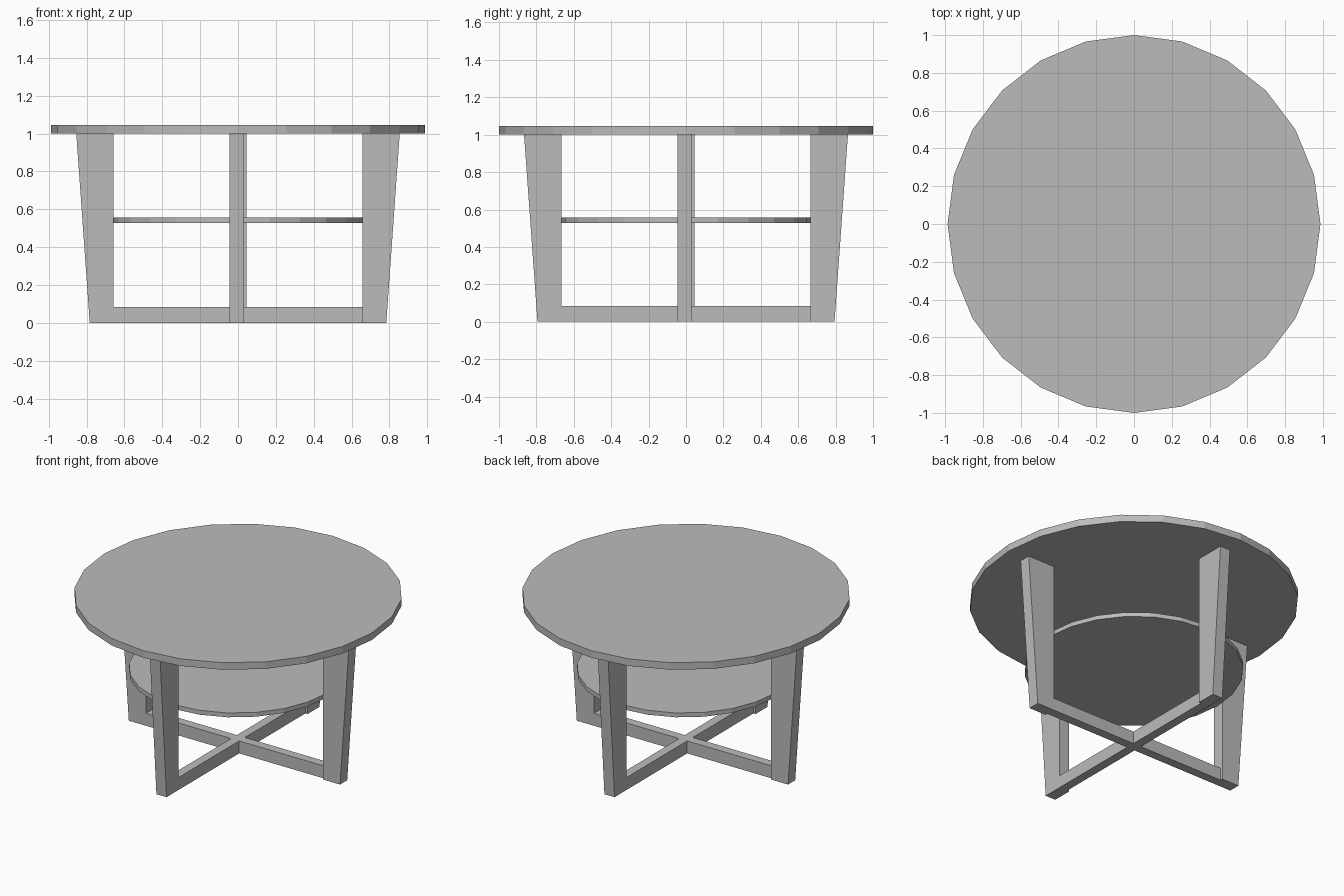
import bpy, bmesh, math
from mathutils import Matrix

cube = bpy.data.objects.get("Cube")
if cube:
    bpy.data.objects.remove(cube, do_unlink=True)

SQUASH = Matrix.Diagonal((0.987, 1, 1, 1))  # the table is slightly narrower in x
INNER = 0.666    # radius of the lower shelf and of the legs' inner faces
HALF = 0.03      # half width of the floor bars
TOP_Z = 1.0      # underside of the table top

grey = bpy.data.materials.new("plain grey")
grey.use_nodes = True
colour = (0.5, 0.5, 0.5, 1)
grey.diffuse_color = colour
grey.node_tree.nodes["Principled BSDF"].inputs["Base Color"].default_value = colour


def finish(name, bm, turn=0):
    """Turn, squash and store a part as a flat-shaded object."""
    bm.transform(SQUASH @ Matrix.Rotation(turn, 4, "Z"))
    bmesh.ops.recalc_face_normals(bm, faces=bm.faces)
    mesh = bpy.data.meshes.new(name)
    bm.to_mesh(mesh)
    bm.free()
    mesh.materials.append(grey)
    bpy.context.collection.objects.link(bpy.data.objects.new(name, mesh))


def disc(name, radius, z0, z1):
    bm = bmesh.new()
    bmesh.ops.create_cone(bm, cap_ends=True, segments=24, radius1=radius,
                          radius2=radius, depth=z1 - z0,
                          matrix=Matrix.Translation((0, 0, (z0 + z1) / 2)))
    finish(name, bm)


def prism(name, profile, y0, y1, turn):
    """Extrude an (x, z) outline from y0 to y1."""
    bm = bmesh.new()
    face = bm.faces.new([bm.verts.new((x, y0, z)) for x, z in profile])
    new = bmesh.ops.extrude_face_region(bm, geom=[face])["geom"]
    bmesh.ops.translate(bm, vec=(0, y1 - y0, 0),
                        verts=[v for v in new if isinstance(v, bmesh.types.BMVert)])
    finish(name, bm, turn)


# Round table top and lower shelf
disc("table_top", 1.0, TOP_Z, 1.047)
disc("lower_shelf", INNER, 0.529, 0.558)

# Four tapered legs, each set slightly to one side of its bar
leg = [(INNER, 0), (0.794, 0), (0.866, TOP_Z), (INNER, TOP_Z)]
for i, side in enumerate(("right", "back", "left", "front")):
    prism(side + "_leg", leg, -0.046, HALF, i * math.pi / 2)


# Crossed floor bars: one full length, one in two halves
def bar(name, x0, x1, turn):
    prism(name, [(x0, 0), (x1, 0), (x1, 0.083), (x0, 0.083)], -HALF, HALF, turn)


bar("cross_bar", -INNER, INNER, 0)
bar("back_half_bar", HALF, INNER, math.pi / 2)
bar("front_half_bar", HALF, INNER, -math.pi / 2)
